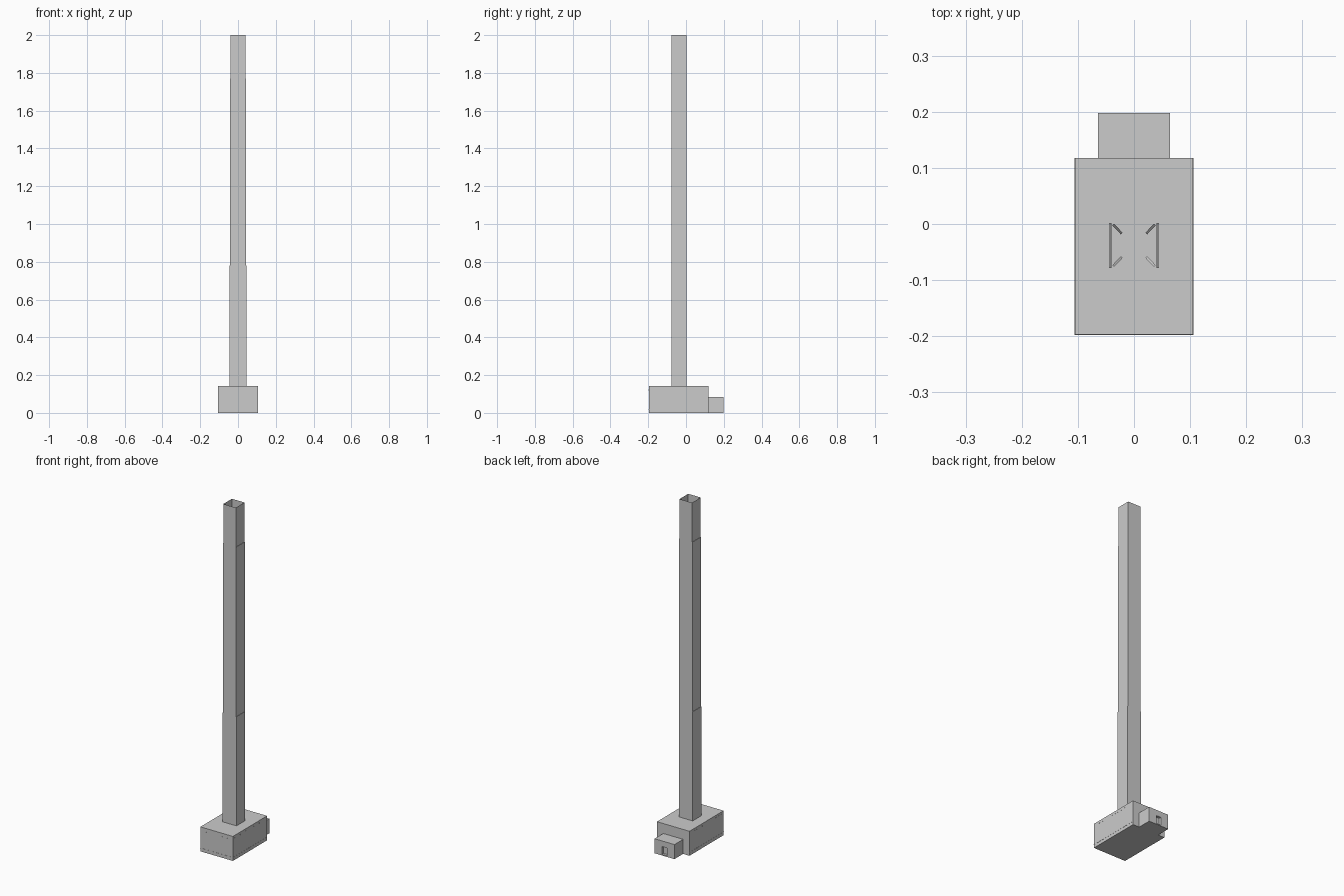
import bpy, bmesh
from mathutils import Vector

if "Cube" in bpy.data.objects:
    bpy.data.objects.remove(bpy.data.objects["Cube"])


def finish(name, bm, recalc=True):
    if recalc:
        bmesh.ops.recalc_face_normals(bm, faces=bm.faces)
    me = bpy.data.meshes.new(name)
    bm.to_mesh(me)
    bm.free()
    ob = bpy.data.objects.new(name, me)
    bpy.context.collection.objects.link(ob)
    return ob


def add_box(bm, lo, hi):
    lo, hi = Vector(lo), Vector(hi)
    for v in bmesh.ops.create_cube(bm, size=1)["verts"]:
        v.co = (lo + hi) / 2 + Vector(a * b for a, b in zip(v.co, hi - lo))


def box(name, lo, hi):
    bm = bmesh.new()
    add_box(bm, lo, hi)
    return finish(name, bm)


# Main hall
X, Y0, Y1, H = 0.105, -0.197, 0.118, 0.143
box("main_hall", (-X, Y0, 0), (X, Y1, H))

# Entrance annex with a recessed doorway in its rear face
annex = box("entrance_annex", (-0.064, Y1, 0), (0.064, 0.198, 0.085))
cutter = box("door_cutter", (-0.016, 0.183, 0.006), (0.016, 0.21, 0.052))
cutter.hide_render = True
cutter.hide_set(True)
cutter.display_type = 'WIRE'
cut = annex.modifiers.new("doorway", 'BOOLEAN')
cut.operation = 'DIFFERENCE'
cut.object = cutter
cut.solver = 'EXACT'

# Hollow chimney shaft: thin shell, stepping in slightly in width
SY0, SY1 = -0.078, 0.002
bm = bmesh.new()
rings = []
for w, z in ((0.0445, H), (0.0445, 0.78), (0.0425, 0.78),
             (0.0425, 1.77), (0.0405, 1.77), (0.0405, 2.0)):
    rings.append([bm.verts.new((x, y, z)) for x, y in
                  ((-w, SY0), (w, SY0), (w, SY1), (-w, SY1))])
for a, b in zip(rings, rings[1:]):
    for i in range(4):
        j = (i + 1) % 4
        if (a[i].co.z == b[i].co.z) and i in (0, 2):
            continue  # the front and back stay flush at each step
        bm.faces.new((a[i], a[j], b[j], b[i]))
finish("chimney_shaft", bm, recalc=False)

# Slim diagonal braces in the inner corners of the shaft
bm = bmesh.new()
cy = (SY0 + SY1) / 2
for sx in (-1, 1):
    for sy in (-1, 1):
        t = 0.0015
        side = Vector((t * sx, -t * sy, 0))
        outer = Vector((sx * 0.037, cy + sy * 0.037, 1.70))
        inner = Vector((sx * 0.022, cy + sy * 0.021, 1.67))
        bm.faces.new([bm.verts.new(p) for p in
                      (outer - side, outer + side, inner + side, inner - side)])
finish("corner_braces", bm)

# Rows of small vents below the roof line
bm = bmesh.new()
p, s = 0.0008, 0.003
for i in range(5):
    x = -0.07 + i * 0.035
    add_box(bm, (x - s, Y0 - p, 0.119), (x + s, Y0 + p, 0.123))
for sx in (-1, 1):
    for i in range(12):
        y = Y0 + 0.02 + i * 0.025
        add_box(bm, (sx * X - p, y - s, 0.127), (sx * X + p, y + s, 0.131))
finish("wall_vents", bm)

# Thin plinth band around the hall
bm = bmesh.new()
add_box(bm, (-X - p, Y0 - p, 0.018), (X + p, Y1, 0.020))
finish("plinth_band", bm)
